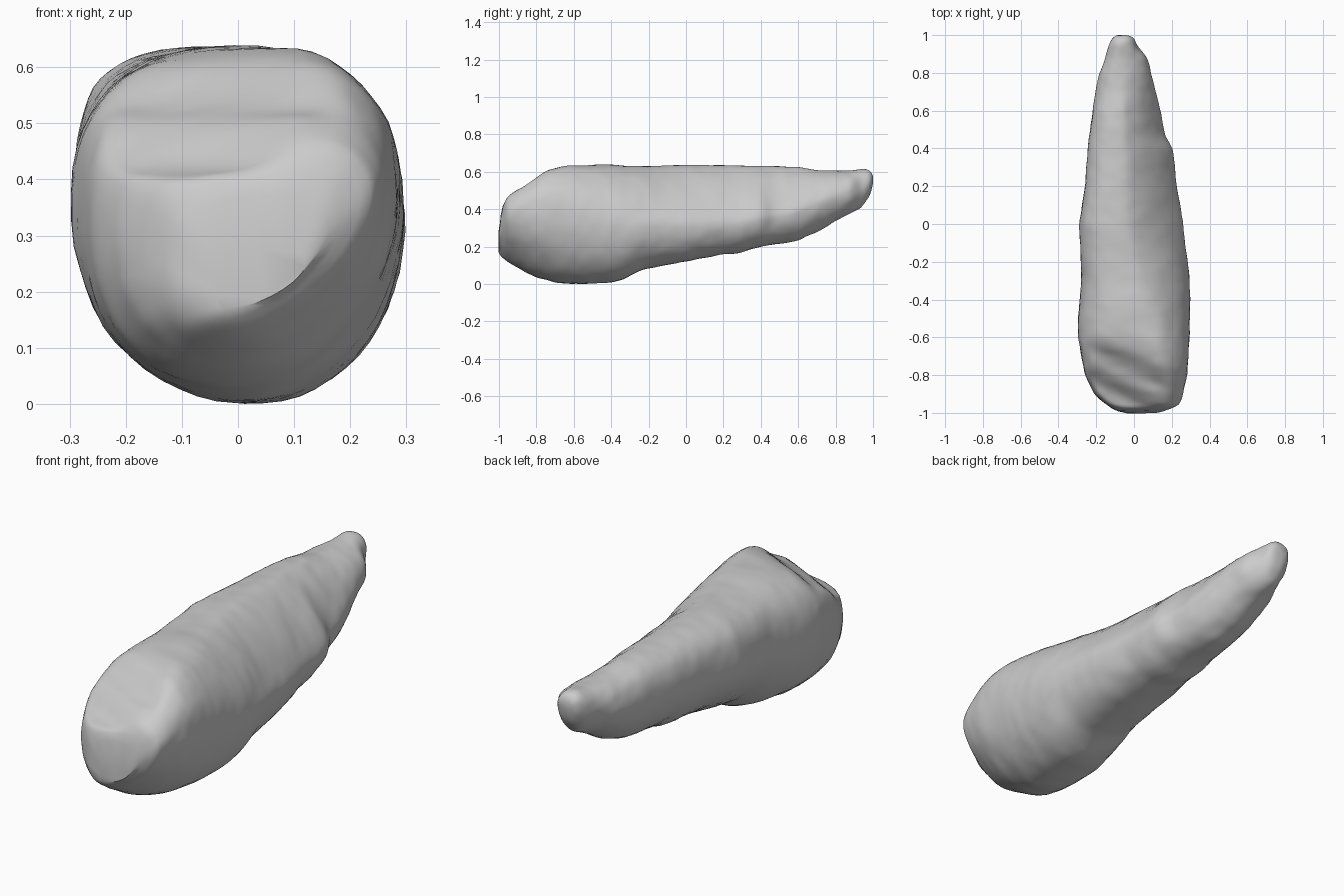
import bpy, bmesh, math
from mathutils import Vector, noise

if "Cube" in bpy.data.objects:
    bpy.data.objects.remove(bpy.data.objects["Cube"])

# Outline stations along the body: (y, value)
TOP = [(-1, .28), (-.985, .42), (-.96, .48), (-.85, .57), (-.75, .625), (-.67, .638), (-.4, .641),
       (-.28, .633), (0, .641), (.6, .63), (.7, .612), (.88, .608), (.95, .618), (.985, .61), (1, .58)]
BOTTOM = [(-1, .17), (-.985, .145), (-.96, .125), (-.8, .035), (-.7, .01), (-.55, 0), (-.4, .01),
          (-.32, .03), (-.24, .075), (0, .12), (.2, .16), (.29, .165), (.35, .19), (.6, .235),
          (.7, .28), (.8, .34), (.94, .41), (.985, .48), (1, .54)]
LEFT = [(-1, -.04), (-.985, -.11), (-.95, -.16), (-.9, -.21), (-.8, -.26), (-.6, -.297), (-.5, -.297),
        (-.3, -.277), (0, -.292), (.2, -.26), (.4, -.245), (.6, -.22), (.8, -.183), (.85, -.16),
        (.95, -.132), (.985, -.115), (1, -.09)]
RIGHT = [(-1, .12), (-.985, .18), (-.96, .24), (-.9, .26), (-.8, .283), (-.6, .297), (-.3, .297),
         (0, .26), (.2, .226), (.4, .205), (.46, .17), (.6, .14), (.88, .072), (.93, .025),
         (.985, .0), (1, -.03)]
CREST = [(-1, .06), (-.7, .08), (-.4, .02), (0, -.05), (.6, -.06), (1, -.06)]    # x of the crest
KEEL = [(-1, -.02), (-.8, .0), (-.5, .04), (0, .05), (.5, .0), (1, -.06)]        # x of the keel
# Height fraction of the widest point, and roundness of each quarter
WIDE_RIGHT = [(-1, .72), (-.85, .62), (-.5, .54), (-.2, .44), (.1, .36), (.5, .36), (.8, .5), (1, .5)]
WIDE_LEFT = [(-1, .48), (-.6, .54), (1, .58)]
UP_RIGHT = [(-1, 2.4), (-.65, 2.1), (-.4, 1.75), (-.1, 1.4), (.6, 1.35), (.9, 1.9), (1, 2)]
UP_LEFT = [(-1, 2.5), (-.4, 2.8), (.2, 2.8), (.7, 2.4), (1, 2.4)]
LOW_RIGHT = [(-1, 1.5), (-.85, 1.75), (-.5, 2.05), (0, 2.2), (1, 2)]
LOW_LEFT = [(-1, 2.8), (-.8, 2.3), (-.5, 2.05), (-.3, 1.75), (0, 1.62), (.5, 1.7), (1, 1.9)]


def at(table, y):
    for (a, va), (b, vb) in zip(table, table[1:]):
        if y <= b:
            return va + (vb - va) * (y - a) / (b - a)
    return table[-1][1]


def soft_min(a, b, k=.03):
    h = max(k - abs(a - b), 0) / k
    return min(a, b) - h * h * k * .25


def section_point(y, t):
    x0, x1, z0, z1 = (at(tb, y) for tb in (LEFT, RIGHT, BOTTOM, TOP))
    c, s = math.cos(t), math.sin(t)
    zc = z0 + (z1 - z0) * at(WIDE_RIGHT if c > 0 else WIDE_LEFT, y)
    if s > 0:
        n = at(UP_RIGHT if c > 0 else UP_LEFT, y)
        xc = at(CREST, y)
    else:
        n = at(LOW_RIGHT if c > 0 else LOW_LEFT, y)
        xc = at(KEEL, y)
    rx = (x1 - xc) if c > 0 else (xc - x0)
    rz = (z1 - zc) if s > 0 else (zc - z0)
    x = xc + math.copysign(abs(c) ** (2 / n), c) * rx
    z = zc + math.copysign(abs(s) ** (2 / n), s) * rz
    # oblique, gently stepped slope cutting the top of the front end
    if y < -.3 and s > 0:
        d = y + .97 - .5 * (.14 - x)
        slope = .465 + .63 * d + .01 * math.sin(math.tau * d / .17)
        z = soft_min(z, max(slope, zc))
    return Vector((x, y, z))


# Tapered body lofted through the sections
RINGS, SEGS = 110, 56
bm = bmesh.new()
rings = []
for i in range(RINGS + 1):
    u = i / RINGS
    y = -math.cos(math.pi * u) * .45 + (2 * u - 1) * .55
    rings.append([bm.verts.new(section_point(y, 2 * math.pi * (j + .5) / SEGS)) for j in range(SEGS)])
for a, b in zip(rings, rings[1:]):
    for j in range(SEGS):
        k = (j + 1) % SEGS
        bm.faces.new((a[j], a[k], b[k], b[j]))
bm.faces.new(rings[0])
bm.faces.new(rings[-1])
for _ in range(2):
    bmesh.ops.smooth_vert(bm, verts=[v for r in rings[2:-2] for v in r], factor=.5,
                          use_axis_x=True, use_axis_y=True, use_axis_z=True)
bmesh.ops.recalc_face_normals(bm, faces=bm.faces)

# Lumpy, weathered surface
bm.normal_update()
for v in bm.verts:
    v.co += v.normal * (noise.noise(v.co * 7) * .004 + noise.noise(v.co * 18) * .003)
low = min(v.co.z for v in bm.verts)
for v in bm.verts:
    v.co.z -= low

mesh = bpy.data.meshes.new("tapered_body")
bm.to_mesh(mesh)
bm.free()
body = bpy.data.objects.new("tapered_body", mesh)
bpy.context.collection.objects.link(body)
bpy.context.view_layer.objects.active = body
body.select_set(True)
bpy.ops.object.shade_smooth_by_angle(angle=math.radians(35))
